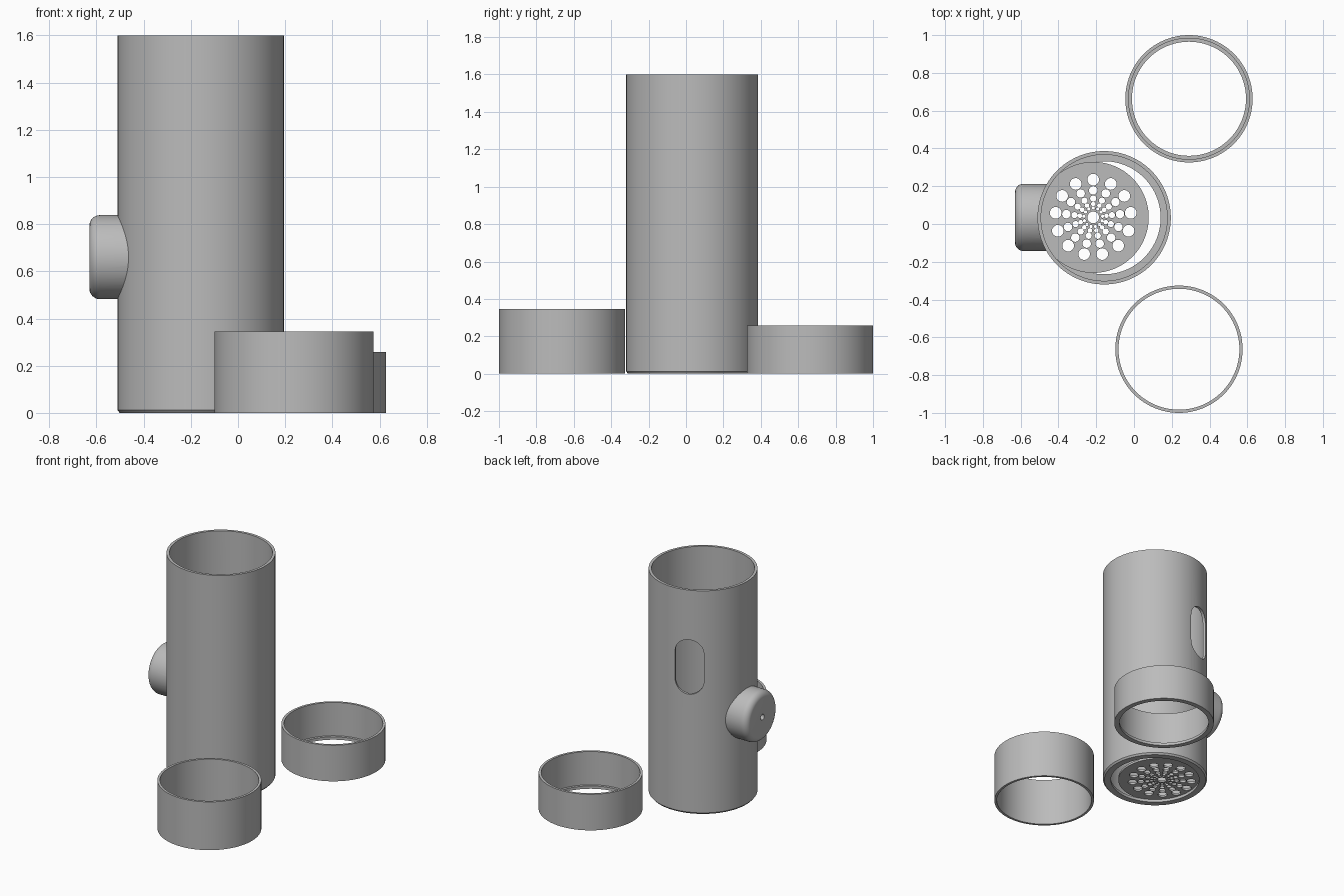
import bpy, bmesh, math
from mathutils import Matrix, Vector

if "Cube" in bpy.data.objects:
    bpy.data.objects.remove(bpy.data.objects["Cube"])

grey = bpy.data.materials.new("plain grey")
grey.diffuse_color = (0.5, 0.5, 0.5, 1)
grey.use_nodes = True
grey.node_tree.nodes["Principled BSDF"].inputs["Base Color"].default_value = grey.diffuse_color
SEG = 96


def finish(obj):
    """Give an object its colour and smooth its curved sides."""
    obj.data.materials.clear()
    obj.data.materials.append(grey)
    bpy.ops.object.select_all(action='DESELECT')
    obj.select_set(True)
    bpy.context.view_layer.objects.active = obj
    bpy.ops.object.shade_smooth_by_angle(angle=math.radians(30))


def add_mesh(name, bm):
    bmesh.ops.recalc_face_normals(bm, faces=bm.faces)
    mesh = bpy.data.meshes.new(name)
    bm.to_mesh(mesh)
    bm.free()
    obj = bpy.data.objects.new(name, mesh)
    bpy.context.collection.objects.link(obj)
    return obj


def lathe(name, profile, matrix, seg=SEG):
    """Spin a closed (radius, height) outline into a ring."""
    bm = bmesh.new()
    rings = []
    for i in range(seg):
        a = 2 * math.pi * i / seg
        rings.append([bm.verts.new(matrix @ Vector((r * math.cos(a), r * math.sin(a), z)))
                      for r, z in profile])
    n = len(profile)
    for i in range(seg):
        p, q = rings[i], rings[(i + 1) % seg]
        for j in range(n):
            k = (j + 1) % n
            bm.faces.new((p[j], q[j], q[k], p[k]))
    return add_mesh(name, bm)


def cut(obj, cutter):
    """Subtract a cutter and remove it."""
    mod = obj.modifiers.new("cut", 'BOOLEAN')
    mod.operation = 'DIFFERENCE'
    mod.solver = 'EXACT'
    mod.object = cutter
    bpy.context.view_layer.objects.active = obj
    bpy.ops.object.modifier_apply(modifier=mod.name)
    bpy.data.objects.remove(cutter, do_unlink=True)


def at(x, y, z=0):
    return Matrix.Translation((x, y, z))


TX, TY, TR = -0.158, 0.033, 0.353

# Tall tube with chamfered foot and an inner lip at the bottom
tube = lathe("tall_tube", [(TR - 0.01, 0), (TR, 0.012), (TR, 1.6), (0.334, 1.6),
                           (0.334, 0.02), (0.299, 0.02), (0.299, 0)], at(TX, TY))

# Upright rounded slot through the rear wall
bm = bmesh.new()
w, half = 0.097, 0.098
outline = []
for i in range(34):
    side = 1 if i < 17 else -1
    a = math.pi * (i if i < 17 else i - 1) / 16
    outline.append((w * math.cos(a), w * math.sin(a) + side * half))
turn = at(TX, TY, 1.05) @ Matrix.Rotation(math.radians(20), 4, 'Z')
near = [bm.verts.new(turn @ Vector((x, 0.2, z))) for x, z in outline]
far = [bm.verts.new(turn @ Vector((x, 0.5, z))) for x, z in outline]
bm.faces.new(near)
bm.faces.new(far)
for i in range(34):
    k = (i + 1) % 34
    bm.faces.new((near[i], near[k], far[k], far[i]))
cut(tube, add_mesh("slot_cutter", bm))
finish(tube)

# Round side knob with a soft front edge and a small centre hole
R, TIP, SOFT = 0.178, 0.63, 0.045
profile = [(0.02, 0.40), (R, 0.40)]
for i in range(9):
    a = math.pi / 2 * i / 8
    profile.append((R - SOFT + SOFT * math.cos(a), TIP - SOFT + SOFT * math.sin(a)))
profile.append((0.02, TIP))
knob = lathe("side_knob", profile,
             at(0, 0.035, 0.66) @ Matrix.Rotation(-math.pi / 2, 4, 'Y'), 64)
bm = bmesh.new()
bmesh.ops.create_cone(bm, cap_ends=True, segments=SEG, radius1=0.345, radius2=0.345,
                      depth=1.2, matrix=at(TX, TY, 0.66))
cut(knob, add_mesh("bore_cutter", bm))
finish(knob)

# Perforated disc resting off-centre on the tube lip
curve = bpy.data.curves.new("perforated_disc", 'CURVE')
curve.dimensions = '2D'
curve.fill_mode = 'BOTH'
curve.extrude = 0.0075


def circle(x, y, r, n):
    s = curve.splines.new('POLY')
    s.points.add(n - 1)
    for i, p in enumerate(s.points):
        a = 2 * math.pi * i / n
        p.co = (x + r * math.cos(a), y + r * math.sin(a), 0, 1)
    s.use_cyclic_u = True


circle(0, 0, 0.294, SEG)
circle(0, 0, 0.031, 32)
for dist, r in [(0.2, 0.031), (0.143, 0.0225), (0.1, 0.0165), (0.071, 0.012), (0.05, 0.0085)]:
    for i in range(13):
        a = math.pi / 2 + 2 * math.pi * i / 13
        circle(dist * math.cos(a), dist * math.sin(a), r, 24)
disc = bpy.data.objects.new("perforated_disc", curve)
disc.location = (-0.216, 0.035, 0.0285)
bpy.context.collection.objects.link(disc)
bpy.ops.object.select_all(action='DESELECT')
disc.select_set(True)
bpy.context.view_layer.objects.active = disc
bpy.ops.object.convert(target='MESH')
finish(bpy.context.view_layer.objects.active)

# Plain open collar at the front
finish(lathe("front_collar", [(0.337, 0), (0.337, 0.345), (0.32, 0.345), (0.32, 0)],
             at(0.238, -0.663)))

# Lower collar at the back with an inner lip
finish(lathe("rear_collar", [(0.337, 0), (0.337, 0.258), (0.32, 0.258), (0.32, 0.02),
                             (0.302, 0.02), (0.302, 0)], at(0.291, 0.663)))
